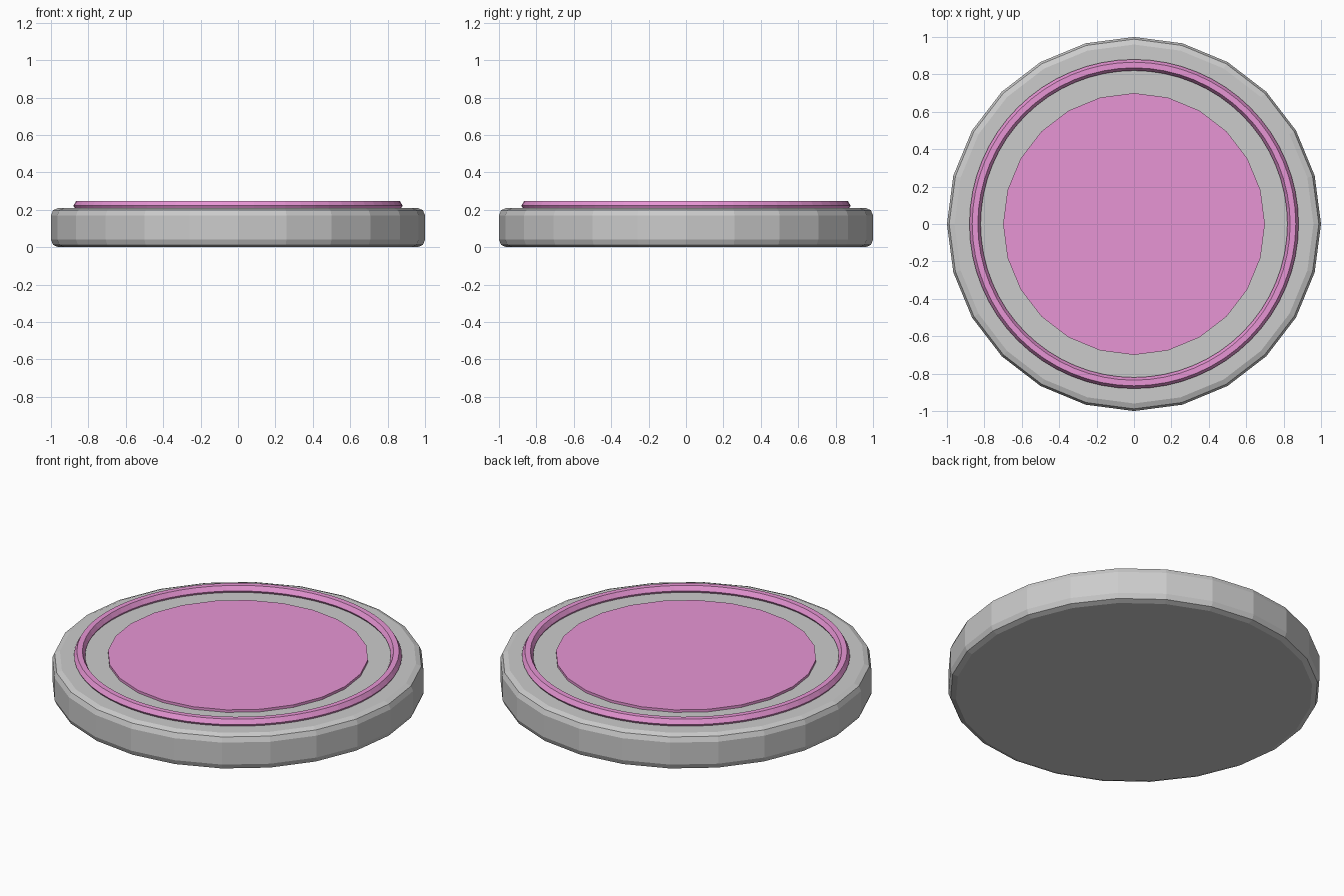
import bpy
from math import pi

if "Cube" in bpy.data.objects:
    bpy.data.objects.remove(bpy.data.objects["Cube"])

pink = bpy.data.materials.new("pink")
pink.diffuse_color = (0.80, 0.30, 0.66, 1)
pink.use_nodes = True
pink.node_tree.nodes["Principled BSDF"].inputs["Base Color"].default_value = pink.diffuse_color


def disc(name, radius, bottom, top):
    bpy.ops.mesh.primitive_cylinder_add(vertices=24, radius=radius, depth=top - bottom,
                                        location=(0, 0, (top + bottom) / 2))
    ob = bpy.context.object
    ob.name = name
    return ob


# Thick faceted base with rounded rims
base = disc("base", 1.0, 0.0, 0.21)
bevel = base.modifiers.new("rim_bevel", 'BEVEL')
bevel.width = 0.04
bevel.segments = 2
bevel.limit_method = 'ANGLE'
bevel.angle_limit = pi / 3

# Thin coloured centre plate
plate = disc("centre_plate", 0.7, 0.19, 0.225)
plate.data.materials.append(pink)

# Raised ring with a six-sided section
bpy.ops.mesh.primitive_torus_add(major_radius=0.85, minor_radius=0.03,
                                 major_segments=64, minor_segments=6,
                                 location=(0, 0, 0.222))
ring = bpy.context.object
ring.name = "raised_ring"
ring.data.materials.append(pink)
